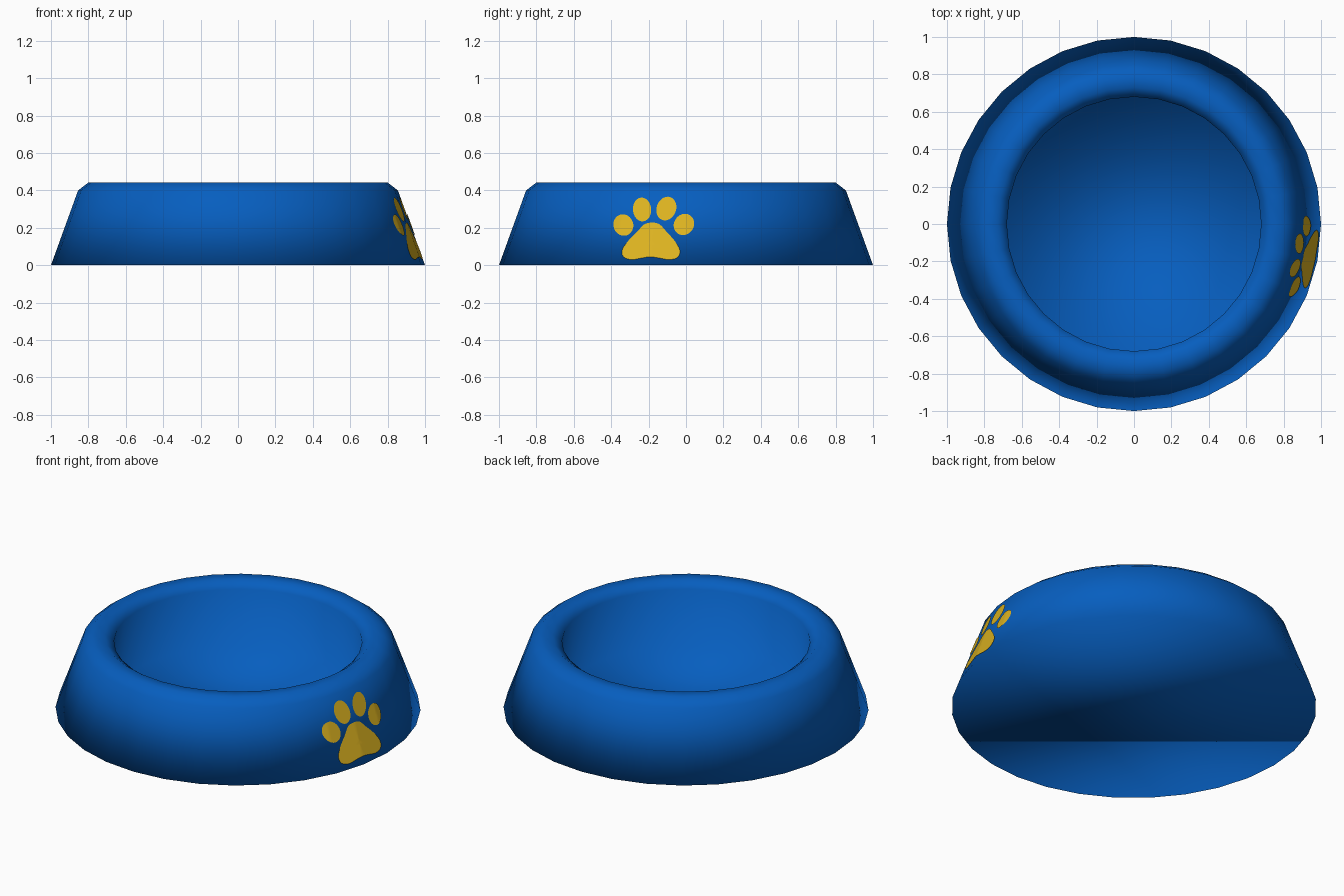
import bpy, bmesh, math

if "Cube" in bpy.data.objects:
    bpy.data.objects.remove(bpy.data.objects["Cube"])

SIDES = 32


def material(name, rgb):
    m = bpy.data.materials.new(name)
    m.diffuse_color = (*rgb, 1)
    m.use_nodes = True
    m.node_tree.nodes["Principled BSDF"].inputs["Base Color"].default_value = m.diffuse_color
    return m


blue = material("blue_plastic", (0.002, 0.112, 0.52))
gold = material("gold_paint", (0.72, 0.45, 0.015))


def finish(bm, name, mat):
    for f in bm.faces:
        f.smooth = True
    mesh = bpy.data.meshes.new(name)
    bm.to_mesh(mesh)
    bm.free()
    mesh.materials.append(mat)
    ob = bpy.data.objects.new(name, mesh)
    bpy.context.collection.objects.link(ob)
    return ob


# Bowl: revolved profile (radius, height), capped below and at the dish floor
WALL_TOP = (0.855, 0.40)
profile = [(1.0, 0.0), WALL_TOP, (0.80, 0.442), (0.73, 0.442),
           (0.68, 0.405), (0.68, 0.06)]
bm = bmesh.new()
rings = []
for r, z in profile:
    rings.append([bm.verts.new((r * math.cos(2 * math.pi * i / SIDES),
                                r * math.sin(2 * math.pi * i / SIDES), z))
                  for i in range(SIDES)])
for a, b in zip(rings, rings[1:]):
    for i in range(SIDES):
        j = (i + 1) % SIDES
        bm.faces.new((a[i], a[j], b[j], b[i]))
bm.faces.new(rings[0][::-1])
bm.faces.new(rings[-1])
finish(bm, "bowl", blue)


def wall_x(y, z):
    """x of the faceted outer wall on the right side at a given y and z."""
    r = 1 - z * (1 - WALL_TOP[0]) / WALL_TOP[1]
    mids = [(k + 0.5) * 2 * math.pi / SIDES for k in range(-5, 5)]
    return min((r * math.cos(math.pi / SIDES) - y * math.sin(p)) / math.cos(p)
               for p in mids)


def decal(name, outline, centre):
    """Thin painted patch that follows the wall, filled with rings."""
    bm = bmesh.new()
    cy, cz = centre

    def vert(y, z):
        return bm.verts.new((wall_x(y, z) + 0.005, y, z))

    steps = 6
    loops = [[vert(cy + (y - cy) * s / steps, cz + (z - cz) * s / steps)
              for y, z in outline] for s in range(1, steps + 1)]
    mid = vert(cy, cz)
    n = len(outline)
    for i in range(n):
        j = (i + 1) % n
        bm.faces.new((mid, loops[0][i], loops[0][j]))
        for a, b in zip(loops, loops[1:]):
            bm.faces.new((a[i], b[i], b[j], a[j]))
    finish(bm, name, gold)


def smooth_loop(pts, sub=3):
    """Closed Catmull-Rom curve through the points."""
    out, n = [], len(pts)
    for i in range(n):
        p = [pts[(i + k - 1) % n] for k in range(4)]
        for s in range(sub):
            t = s / sub
            out.append(tuple(0.5 * (2 * b + (c - a) * t
                                    + (2 * a - 5 * b + 4 * c - d) * t * t
                                    + (3 * b - a - 3 * c + d) * t ** 3)
                             for a, b, c, d in zip(*p)))
    return out


# Paw print: main pad, outline in (y, z)
pad = [(-0.18, 0.228), (-0.225, 0.218), (-0.26, 0.18), (-0.305, 0.135),
       (-0.34, 0.085), (-0.335, 0.045), (-0.29, 0.03), (-0.24, 0.038),
       (-0.19, 0.045), (-0.14, 0.038), (-0.09, 0.03), (-0.045, 0.042),
       (-0.033, 0.08), (-0.06, 0.13), (-0.105, 0.18), (-0.14, 0.218)]
decal("paw_pad", smooth_loop(pad), (-0.188, 0.12))

# Paw print: four toes (y, z, half width, half height, tilt)
toes = [(-0.335, 0.215, 0.053, 0.058, 0.35), (-0.235, 0.298, 0.049, 0.064, 0.08),
        (-0.105, 0.303, 0.052, 0.065, -0.35), (-0.011, 0.218, 0.053, 0.059, -0.6)]
for k, (y, z, w, h, tilt) in enumerate(toes):
    c, s = math.cos(tilt), math.sin(tilt)
    ring = []
    for i in range(24):
        a = 2 * math.pi * i / 24
        u, v = w * math.cos(a), h * math.sin(a)
        ring.append((y + u * c - v * s, z + u * s + v * c))
    decal(f"paw_toe_{k + 1}", ring, (y, z))
